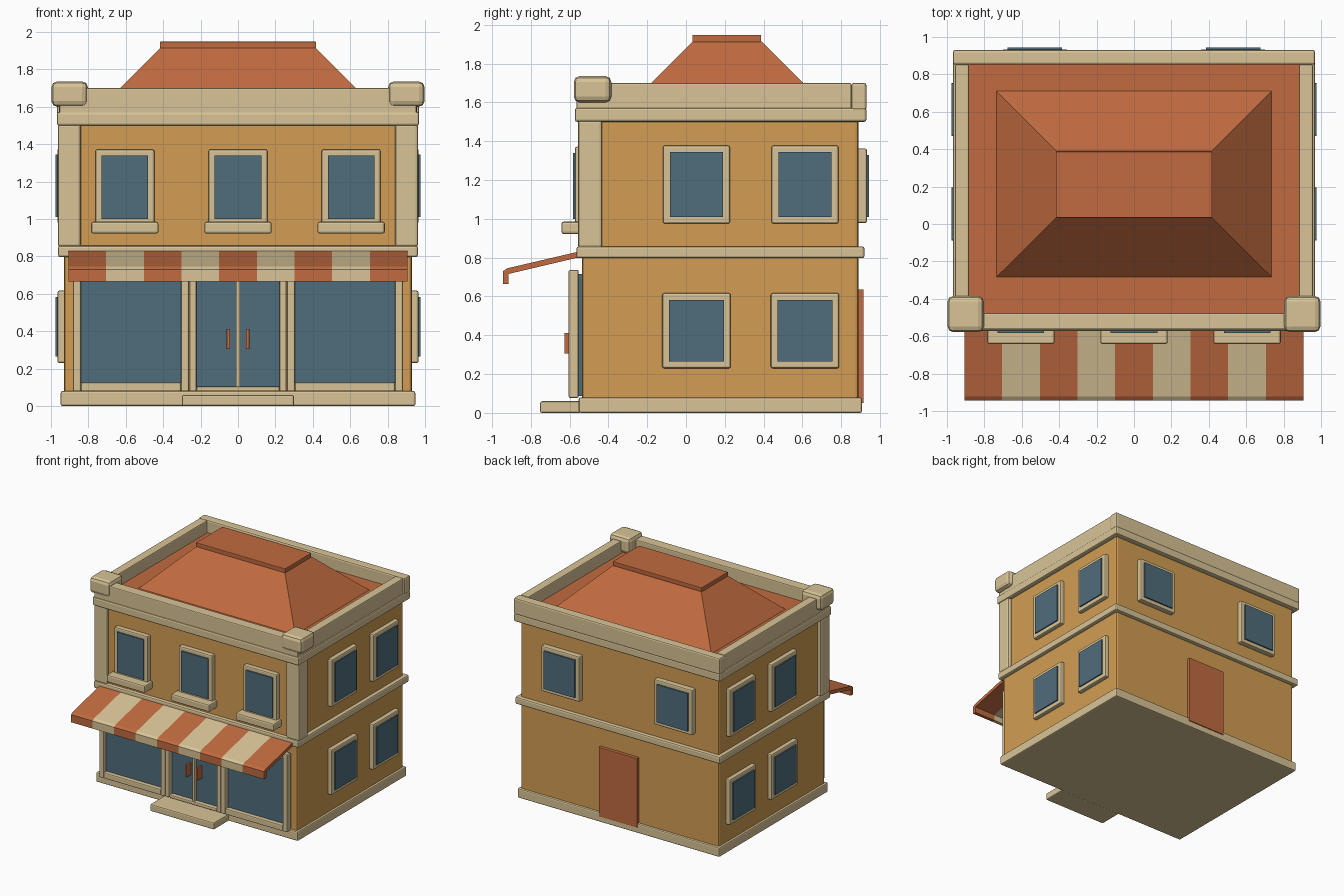
import bpy, bmesh

if "Cube" in bpy.data.objects:
    bpy.data.objects.remove(bpy.data.objects["Cube"])


def material(name, rgb):
    lin = [((c / 255 + 0.055) / 1.055) ** 2.4 for c in rgb]
    m = bpy.data.materials.new(name)
    m.diffuse_color = (*lin, 1)
    m.use_nodes = True
    m.node_tree.nodes["Principled BSDF"].inputs["Base Color"].default_value = m.diffuse_color
    return m


WALL = material("ochre_wall", (211, 157, 83))
TRIM = material("cream_trim", (216, 196, 150))
GLASS = material("slate_glass", (80, 109, 124))
ROOF = material("terracotta", (193, 107, 64))


def finish(name, bm, mats, bevel=0.0):
    bmesh.ops.recalc_face_normals(bm, faces=bm.faces)
    me = bpy.data.meshes.new(name)
    bm.to_mesh(me)
    bm.free()
    for m in mats:
        me.materials.append(m)
    ob = bpy.data.objects.new(name, me)
    bpy.context.collection.objects.link(ob)
    if bevel:
        b = ob.modifiers.new("bevel", 'BEVEL')
        b.width, b.segments = bevel, 2
    return ob


def box(name, x, y, z, mat, bevel=0.0):
    """Box from (min, max) ranges."""
    bm = bmesh.new()
    bmesh.ops.create_cube(bm, size=1)
    for v in bm.verts:
        v.co = [r[0] if c < 0 else r[1] for c, r in zip(v.co, (x, y, z))]
    return finish(name, bm, [mat], bevel)


def span(c, w):
    return (c - w / 2, c + w / 2)


# Walls and horizontal bands
box("lower_walls", (-.93, .93), (-.535, .888), (.02, .83), WALL, .015)
box("upper_walls", (-.93, .93), (-.535, .888), (.83, 1.53), WALL, .015)
box("base_plinth", (-.948, .948), (-.553, .907), (0, .08), TRIM, .01)
box("middle_band", (-.962, .962), (-.565, .92), (.797, .858), TRIM, .012)
box("cornice", (-.968, .968), (-.573, .93), (1.5, 1.572), TRIM, .012)

# Parapet walls
box("front_parapet", (-.955, .955), (-.565, -.475), (1.56, 1.7), TRIM, .008)
box("back_parapet", (-.968, .968), (.852, .93), (1.56, 1.7), TRIM, .012)
for s, side in ((-1, "left"), (1, "right")):
    xs = sorted((s * .957, s * .882))
    box(side + "_parapet", xs, (-.5, .852), (1.56, 1.7), TRIM, .008)
    # Front corner pilasters and their caps
    box(side + "_pilaster", sorted((s * .963, s * .84)), (-.557, -.432), (.85, 1.51), TRIM, .015)
    box(side + "_corner_cap", sorted((s * .997, s * .803)), (-.578, -.385), (1.6, 1.736), TRIM, .03)

# Roof: flat deck, hipped slopes and ridge cap
box("roof_deck", (-.89, .89), (-.49, .86), (1.54, 1.595), ROOF)
bm = bmesh.new()
rings = []
for hx, y0, y1, z in ((.74, -.288, .715, 1.59), (.415, .035, .39, 1.915)):
    rings.append([bm.verts.new((x, y, z)) for x, y in ((-hx, y0), (hx, y0), (hx, y1), (-hx, y1))])
for ring in rings:
    bm.faces.new(ring)
for i in range(4):
    j = (i + 1) % 4
    bm.faces.new((rings[0][i], rings[0][j], rings[1][j], rings[1][i]))
finish("hipped_roof", bm, [ROOF])
box("ridge_cap", (-.418, .418), (.033, .387), (1.91, 1.948), ROOF, .004)

# Striped awning: one folded profile per stripe
PROFILE = [(-.55, .832), (-.922, .745), (-.943, .73), (-.943, .665),
           (-.915, .665), (-.915, .716), (-.55, .802)]
N, HALF = 9, .906
bm = bmesh.new()
for k in range(N):
    x0, x1 = (-HALF + 2 * HALF * (k + e) / N for e in (0, 1))
    a = [bm.verts.new((x0, y, z)) for y, z in PROFILE]
    b = [bm.verts.new((x1, y, z)) for y, z in PROFILE]
    faces = [bm.faces.new((a[i - 1], a[i], b[i], b[i - 1])) for i in range(len(a))]
    if k == 0:
        faces.append(bm.faces.new(a))
    if k == N - 1:
        faces.append(bm.faces.new(b))
    for f in faces:
        f.material_index = k % 2
finish("awning", bm, [ROOF, TRIM])


# Shop front: frames made of bars with a glass pane behind
def shop_frame(name, x0, x1, z0, z1, w):
    y = (-.605, -.553)
    box(name + "_left_bar", (x0, x0 + w), y, (z0, z1), TRIM, .008)
    box(name + "_right_bar", (x1 - w, x1), y, (z0, z1), TRIM, .008)
    box(name + "_top_bar", (x0 + w, x1 - w), y, (z1 - .05, z1), TRIM, .008)
    box(name + "_bottom_bar", (x0 + w, x1 - w), y, (z0, z0 + (.05 if w > .039 else .028)), TRIM, .008)
    box(name + "_glass", (x0 + .01, x1 - .01), (-.57, -.53), (z0 + .01, z1 - .02), GLASS)


shop_frame("left_shop_window", -.882, -.262, .077, .737, .042)
shop_frame("right_shop_window", .262, .882, .077, .737, .042)
shop_frame("shop_door", -.26, .26, .077, .737, .038)
box("door_mullion", (-.011, .011), (-.598, -.553), (.1, .7), TRIM, .004)
for s, side in ((-1, "left"), (1, "right")):
    box(side + "_door_handle", span(s * .052, .018), (-.627, -.565), (.305, .412), ROOF, .003)
box("door_step", (-.3, .3), (-.752, -.54), (0, .06), TRIM, .01)


# Upper front windows with sills
for i, cx in enumerate((-.605, 0, .605)):
    n = "front_window_%d" % (i + 1)
    box(n + "_frame", span(cx, .315), (-.572, -.52), (.96, 1.372), TRIM, .01)
    box(n + "_glass", span(cx, .25), (-.583, -.56), (1.0, 1.34), GLASS)
    box(n + "_sill", span(cx, .36), (-.642, -.53), (.922, .986), TRIM, .012)

# Side windows, two on each floor
for s, side in ((-1, "left"), (1, "right")):
    fx, gx = sorted((s * .91, s * .965)), sorted((s * .95, s * .976))
    for floor, w, z0, z1 in (("lower", .353, .23, .617), ("upper", .345, .975, 1.378)):
        for i, cy in enumerate((.054, .613)):
            n = "%s_%s_window_%d" % (side, floor, i + 1)
            box(n + "_frame", fx, span(cy, w), (z0, z1), TRIM, .01)
            box(n + "_glass", gx, span(cy, w - .07), (z0 + .035, z1 - .034), GLASS)

    # Back windows
    box(side + "_back_window_frame", span(s * .53, .36), (.87, .932), (.978, 1.363), TRIM, .01)
    box(side + "_back_window_glass", span(s * .53, .29), (.92, .944), (1.01, 1.33), GLASS)

# Back door
box("back_door", (-.18, .18), (.87, .915), (.05, .637), ROOF, .004)
